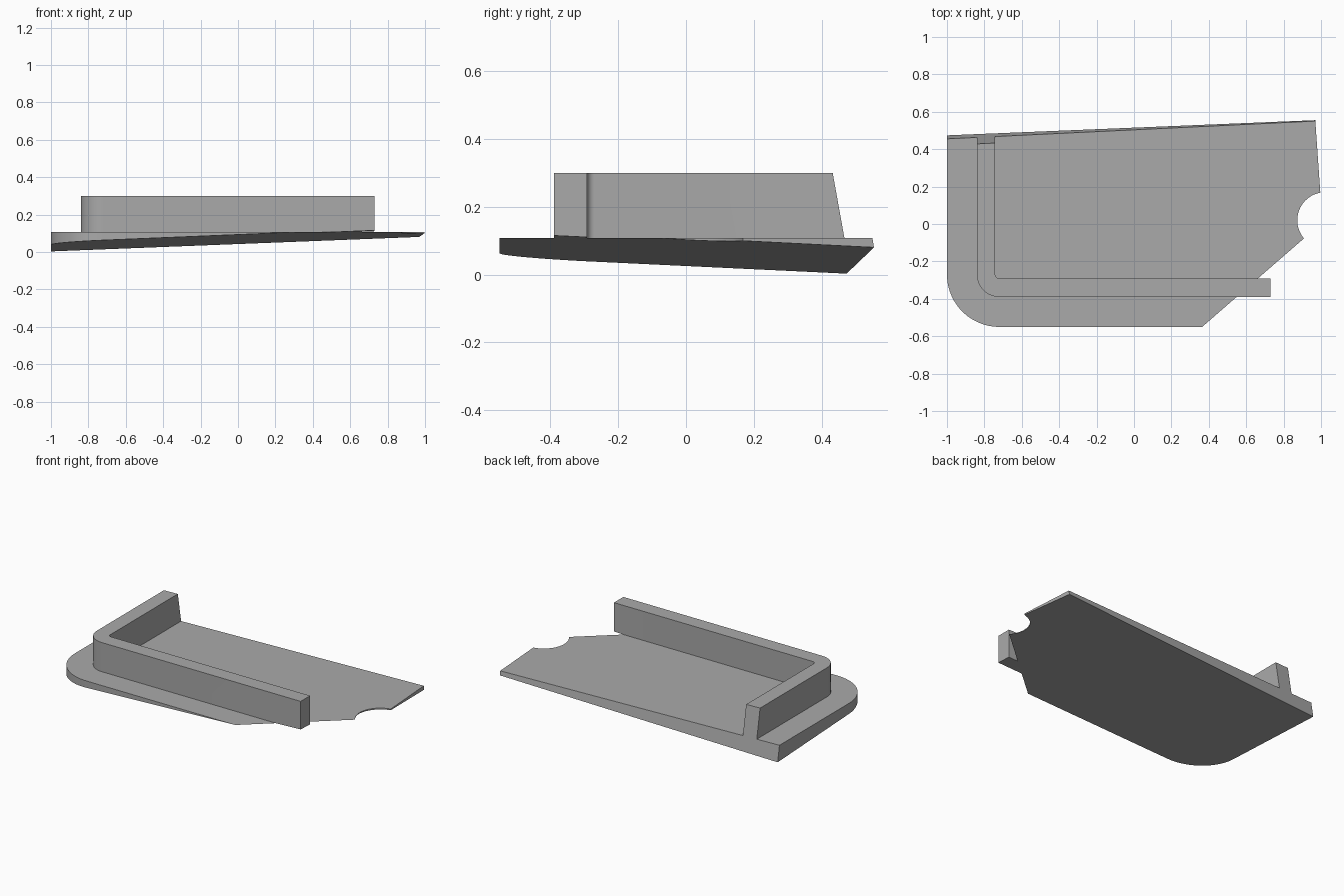
import bpy, bmesh, math
from mathutils import Vector

if "Cube" in bpy.data.objects:
    bpy.data.objects.remove(bpy.data.objects["Cube"])

grey = bpy.data.materials.new("plain_grey")
grey.diffuse_color = (0.4, 0.4, 0.4, 1)
grey.use_nodes = True
grey.node_tree.nodes["Principled BSDF"].inputs["Base Color"].default_value = grey.diffuse_color

PLATE_TOP, RAIL_TOP = 0.108, 0.30
CORNER = (-0.72, -0.27)  # shared centre of the rounded corners

# Sloping underside and slanted back: a point on each and its outward normal
UNDERSIDE = (Vector((-1, 0.474, 0.003)), Vector((0.0413, -0.0475, -1)))
BACK = (Vector((-1, 0.474, 0.003)), Vector((-0.0482, 1, 0.18)))


def arc(centre, radius, start, end, steps):
    angles = [math.radians(start + (end - start) * i / steps) for i in range(steps + 1)]
    return [(centre[0] + radius * math.cos(a), centre[1] + radius * math.sin(a)) for a in angles]


def trimmed_prism(name, outline, bottom, top):
    """Extrude an outline, then trim it with the underside and back planes."""
    bm = bmesh.new()
    face = bm.faces.new([bm.verts.new((x, y, bottom)) for x, y in outline])
    raised = bmesh.ops.extrude_face_region(bm, geom=[face])["geom"]
    bmesh.ops.translate(bm, vec=(0, 0, top - bottom),
                        verts=[g for g in raised if isinstance(g, bmesh.types.BMVert)])
    for point, normal in (UNDERSIDE, BACK):
        geom = bm.verts[:] + bm.edges[:] + bm.faces[:]
        cut = bmesh.ops.bisect_plane(bm, geom=geom, dist=1e-6, plane_co=point,
                                     plane_no=normal, clear_outer=True)["geom_cut"]
        edges = [g for g in cut if isinstance(g, bmesh.types.BMEdge) and g.is_boundary]
        bmesh.ops.holes_fill(bm, edges=edges, sides=0)
    bmesh.ops.recalc_face_normals(bm, faces=bm.faces)
    mesh = bpy.data.meshes.new(name)
    bm.to_mesh(mesh)
    bm.free()
    mesh.materials.append(grey)
    obj = bpy.data.objects.new(name, mesh)
    bpy.context.collection.objects.link(obj)
    bpy.ops.object.select_all(action='DESELECT')
    obj.select_set(True)
    bpy.context.view_layer.objects.active = obj
    bpy.ops.object.shade_smooth_by_angle(angle=math.radians(30))


# Wedge plate: rounded front corner, round notch on the right,
# tapering to a thin diagonal edge where the underside meets the top
plate = arc(CORNER, 0.28, 180, 270, 24)
plate += [(0.6, -0.55), (1.03, -0.13)]
plate += arc((1.023, 0.02), 0.15, 268, 100.3, 28)
plate += [(0.959, 0.7), (-1, 0.7)]
trimmed_prism("wedge_plate", plate, -0.1, PLATE_TOP)

# L-shaped rail standing on the plate, overhanging the diagonal edge
rail = [(-0.84, 0.7)] + arc(CORNER, 0.12, 180, 270, 20)
rail += [(0.73, -0.39), (0.73, -0.292)]
rail += arc(CORNER, 0.022, 270, 180, 8) + [(-0.742, 0.7)]
trimmed_prism("corner_rail", rail, PLATE_TOP, RAIL_TOP)
